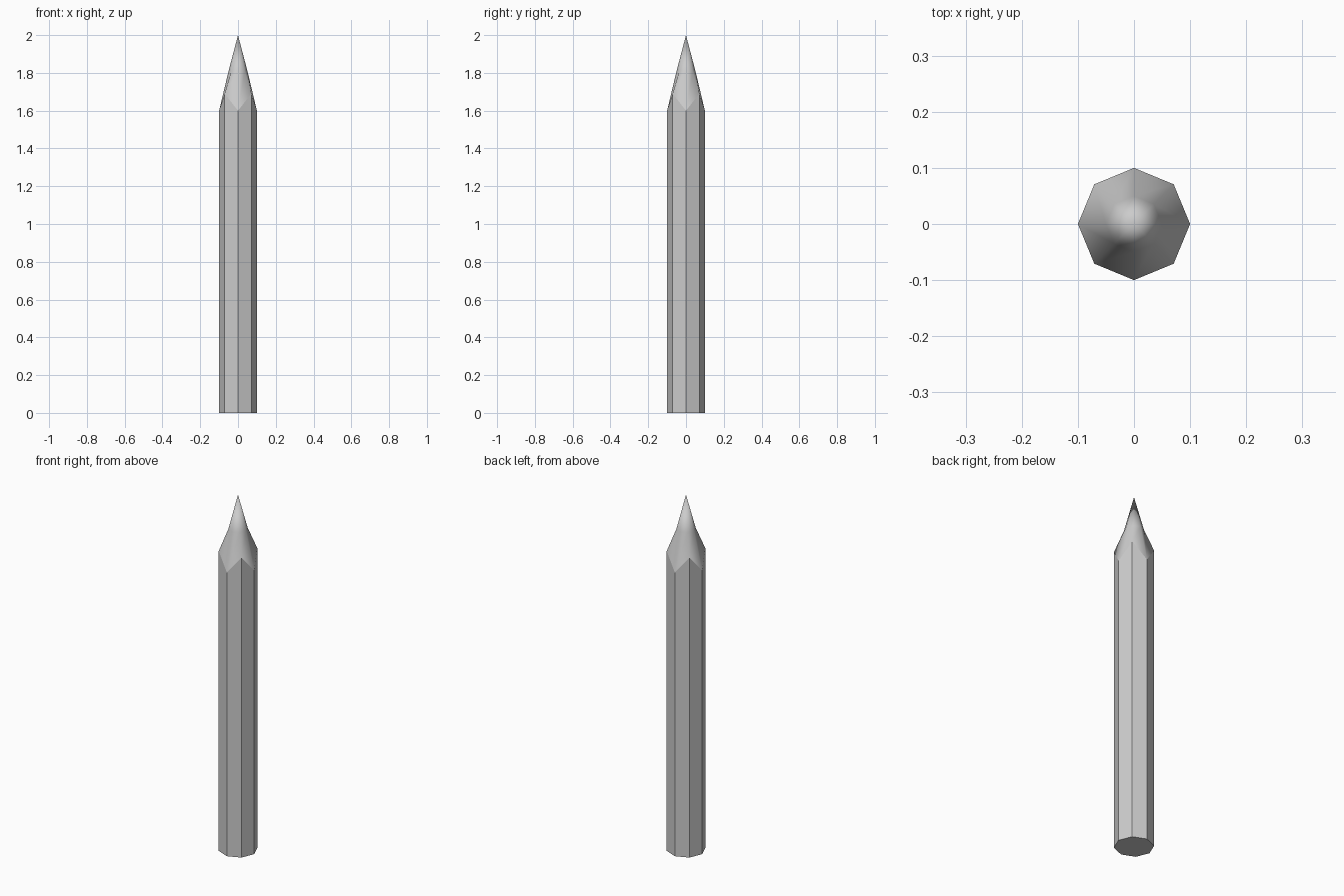
import bpy, bmesh, math

if "Cube" in bpy.data.objects:
    bpy.data.objects.remove(bpy.data.objects["Cube"])

def ring(bm, radius, heights):
    # eight-sided ring; heights alternate between axis and diagonal corners
    return [bm.verts.new((radius[i % 2] * math.cos(i * math.pi / 4),
                          radius[i % 2] * math.sin(i * math.pi / 4),
                          heights[i % 2])) for i in range(8)]

bm = bmesh.new()
# shaft with a zigzag upper edge, then the sharpened point
rings = [ring(bm, (0.1, 0.1), (0, 0)),
         ring(bm, (0.1, 0.1), (1.6, 1.69)),
         ring(bm, (0.05, 0.05), (1.81, 1.81))]
tip = bm.verts.new((0, 0, 2))
bm.faces.new(rings[0][::-1])
for level, (low, high) in enumerate(zip(rings, rings[1:])):
    for i in range(8):
        j = (i + 1) % 8
        if level == 0:
            bm.faces.new((low[i], low[j], high[j], high[i]))
        else:
            bm.faces.new((low[i], low[j], high[j], high[i])).smooth = True
for i in range(8):
    bm.faces.new((rings[2][i], rings[2][(i + 1) % 8], tip)).smooth = True

# keep the shaft edges and the zigzag crisp
for e in bm.edges:
    if any(not f.smooth for f in e.link_faces):
        e.smooth = False

mesh = bpy.data.meshes.new("pencil")
bm.to_mesh(mesh)
bm.free()
bpy.context.collection.objects.link(bpy.data.objects.new("pencil", mesh))
